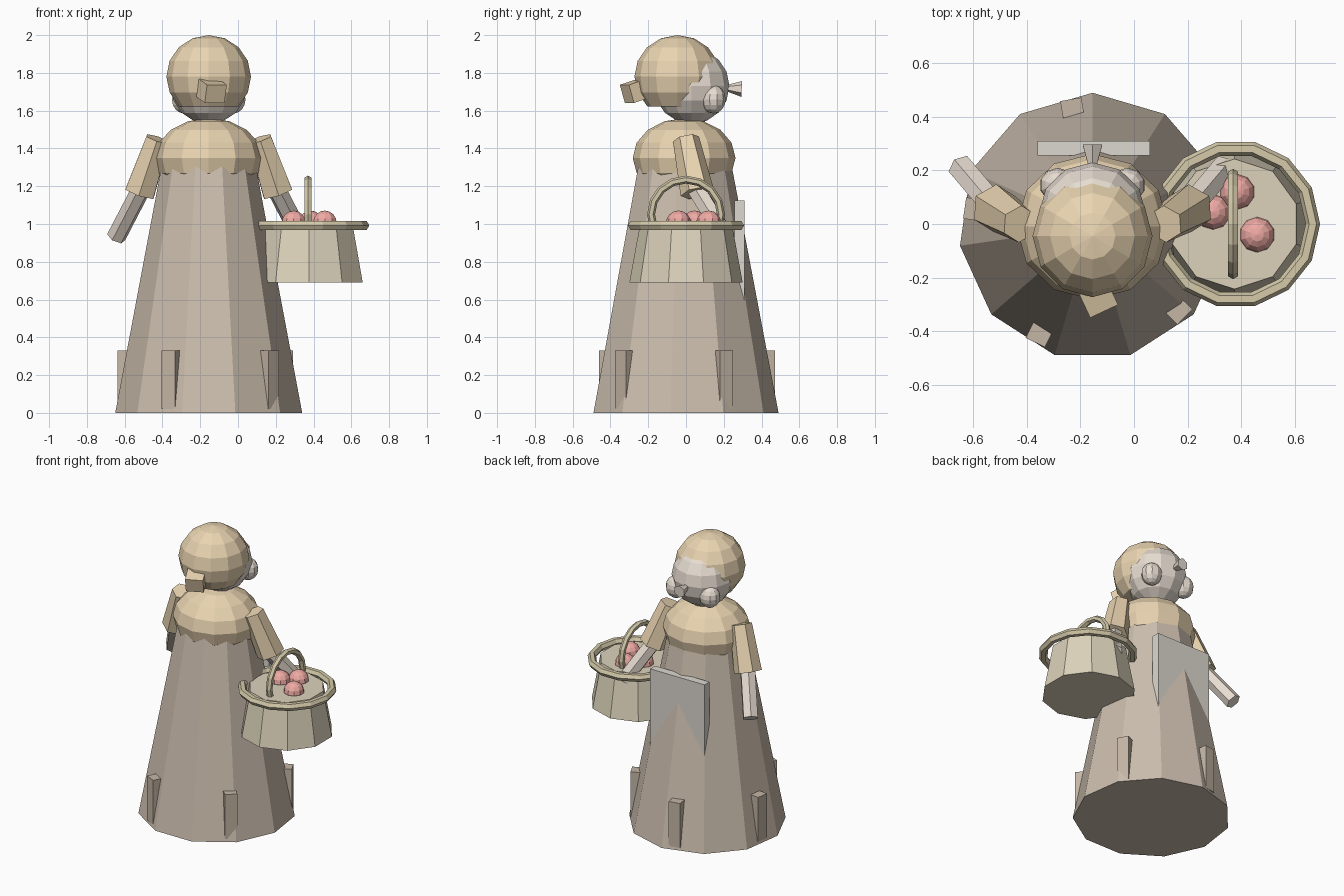
import bpy, bmesh, math
from mathutils import Vector, Matrix

if "Cube" in bpy.data.objects:
    bpy.data.objects.remove(bpy.data.objects["Cube"])

CX, CY = -0.155, -0.01  # body axis


def mat(name, *rgb):
    m = bpy.data.materials.new(name)
    m.diffuse_color = (*rgb, 1)
    m.use_nodes = True
    m.node_tree.nodes["Principled BSDF"].inputs["Base Color"].default_value = m.diffuse_color
    return m


DRESS = mat("dress", 0.60, 0.51, 0.42)
PATCH = mat("patch", 0.56, 0.47, 0.38)
TAN = mat("tan_cloth", 0.82, 0.66, 0.44)
SKIN = mat("skin", 0.80, 0.72, 0.64)
CLOTH = mat("apron_cloth", 0.72, 0.69, 0.63)
WICKER = mat("wicker", 0.72, 0.65, 0.50)
RIM = mat("wicker_rim", 0.66, 0.59, 0.40)
RED = mat("apple_red", 0.86, 0.40, 0.37)


def finish(name, m):
    ob = bpy.context.object
    ob.name = name
    ob.data.materials.append(m)
    return ob


def ball(name, loc, scale, m, seg=12, rings=8):
    bpy.ops.mesh.primitive_uv_sphere_add(segments=seg, ring_count=rings, radius=1, location=loc)
    ob = finish(name, m)
    ob.scale = scale
    return ob


def box(name, loc, size, m, rot=(0, 0, 0)):
    bpy.ops.mesh.primitive_cube_add(size=1, location=loc, rotation=rot)
    ob = finish(name, m)
    ob.scale = size
    return ob


def frustum(name, a, b, r1, r2, sides, m, spin=0):
    """Tapered prism from point a to point b."""
    a, b = Vector(a), Vector(b)
    d = b - a
    bpy.ops.mesh.primitive_cone_add(vertices=sides, radius1=r1, radius2=r2, depth=d.length)
    ob = finish(name, m)
    turn = d.to_track_quat('Z', 'Y').to_matrix().to_4x4() if d.xy.length > 1e-6 else Matrix()
    ob.matrix_world = Matrix.Translation((a + b) / 2) @ turn @ Matrix.Rotation(spin, 4, 'Z')
    return ob


def ring(name, loc, major, minor, m, seg, rot=(0, 0, 0)):
    bpy.ops.mesh.primitive_torus_add(location=loc, rotation=rot, major_radius=major,
                                     minor_radius=minor, major_segments=seg, minor_segments=6)
    return finish(name, m)


# Dress and patches around the hem
frustum("dress", (CX, CY, 0), (CX, CY, 1.45), 0.5, 0.225, 11, DRESS)
for i in range(5):
    a = math.radians(99.7 + 72 * i)
    box(f"hem_patch_{i + 1}", (CX + 0.45 * math.cos(a), CY + 0.45 * math.sin(a), 0.175),
        (0.065, 0.08, 0.31), PATCH, (0, 0, a))

# Shawl and apron
ball("shawl", (CX, CY, 1.35), (0.285, 0.272, 0.21), TAN)
box("apron", (CX + 0.005, 0.283, 0.81), (0.42, 0.055, 0.63), CLOTH)

# Head, hair cap trimmed underneath, hair knot
ball("face", (CX, 0.03, 1.73), (0.202, 0.2, 0.2), SKIN)
hair = ball("hair", (CX, -0.045, 1.78), (0.224, 0.228, 0.22), TAN)
bm = bmesh.new()
bm.from_mesh(hair.data)
bmesh.ops.bisect_plane(bm, geom=bm.verts[:] + bm.edges[:] + bm.faces[:],
                       plane_co=(0, 0, -0.72), plane_no=(0, 0, -1), clear_outer=True)
bmesh.ops.holes_fill(bm, edges=[e for e in bm.edges if e.is_boundary], sides=0)
bm.to_mesh(hair.data)
bm.free()
box("hair_knot", (-0.14, -0.265, 1.705), (0.115, 0.11, 0.1), TAN,
    (math.radians(17), 0, math.radians(25)))

# Nose, flaring outward
frustum("nose", (CX, 0.2, 1.72), (CX, 0.295, 1.715), 0.012, 0.042, 6, SKIN)

# Cheeks and arms on both sides
for side, s in (("left", -1), ("right", 1)):
    ball(f"{side}_cheek", (CX + s * 0.13, 0.145, 1.66), (0.068, 0.065, 0.075), SKIN, 10, 8)
    frustum(f"{side}_sleeve", (CX + s * 0.27, 0.0, 1.45), (CX + s * 0.365, 0.06, 1.165),
            0.07, 0.09, 6, TAN)
    frustum(f"{side}_forearm", (CX + s * 0.355, 0.05, 1.19), (CX + s * 0.49, 0.21, 0.93),
            0.052, 0.052, 6, SKIN)

# Basket with rim and hoop handle
BX = 0.38
frustum("basket", (BX - 0.005, 0, 0.69), (BX - 0.005, 0, 1.0), 0.3, 0.243, 10, WICKER)
ring("basket_rim", (BX, 0, 0.992), 0.288, 0.027, RIM, 14)
ring("basket_handle", (BX - 0.01, 0, 1.05), 0.185, 0.021, RIM, 16, (0, math.pi / 2, 0))

# Apples
for i, (x, y) in enumerate([(0.46, -0.04), (0.385, 0.12), (0.295, 0.045)]):
    ball(f"apple_{i + 1}", (x, y, 1.005), (0.066, 0.066, 0.066), RED, 10, 8)
